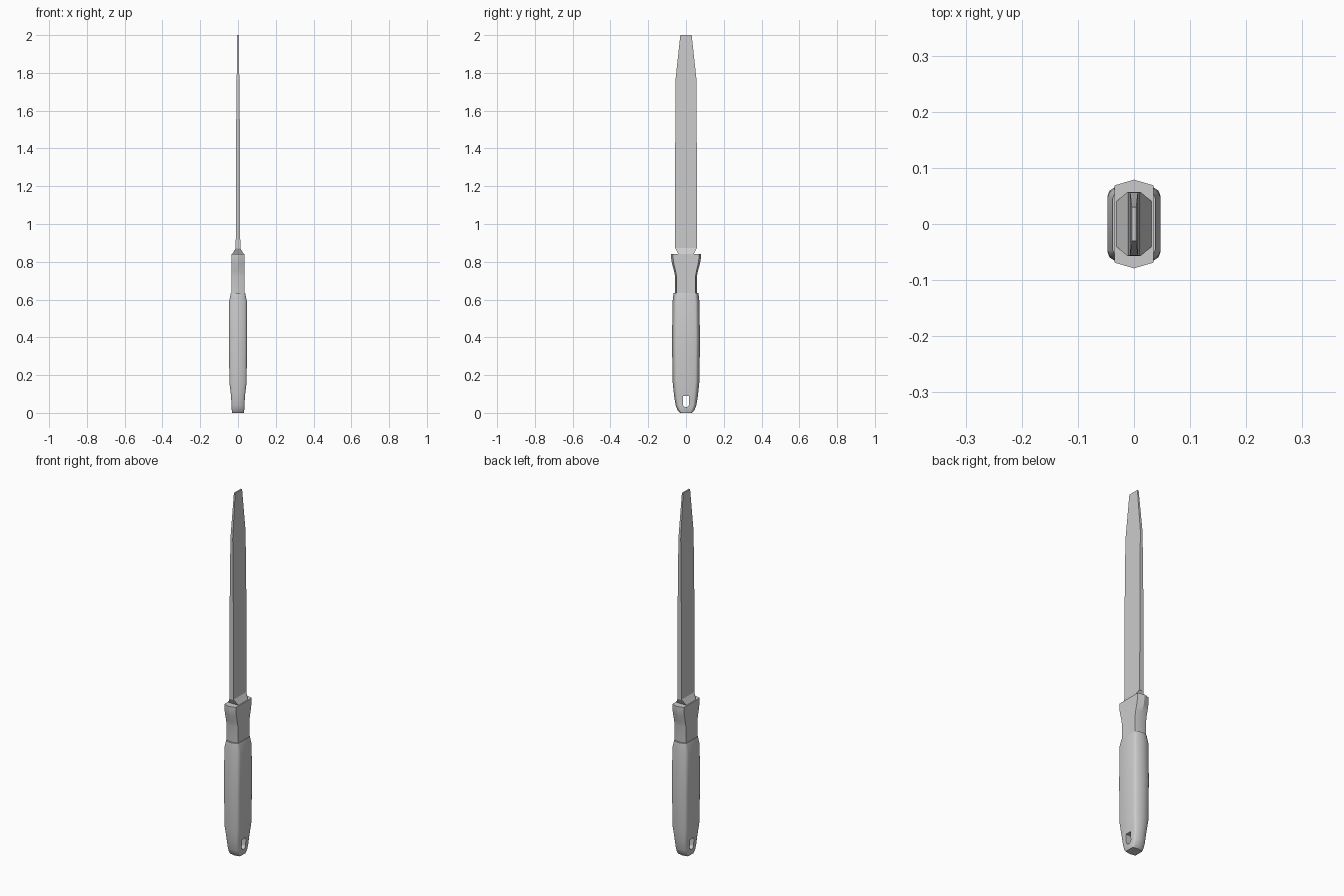
import bpy, bmesh, math

if "Cube" in bpy.data.objects:
    bpy.data.objects.remove(bpy.data.objects["Cube"])


def loft(name, rings, angle=None):
    """Skin a stack of equal-length rings of 3D points and cap both ends."""
    bm = bmesh.new()
    loops = [[bm.verts.new(p) for p in ring] for ring in rings]
    n = len(loops[0])
    for low, high in zip(loops, loops[1:]):
        for i in range(n):
            j = (i + 1) % n
            bm.faces.new((low[i], low[j], high[j], high[i]))
    bm.faces.new(loops[0][::-1])
    bm.faces.new(loops[-1])
    bmesh.ops.recalc_face_normals(bm, faces=bm.faces)
    mesh = bpy.data.meshes.new(name)
    bm.to_mesh(mesh)
    bm.free()
    obj = bpy.data.objects.new(name, mesh)
    bpy.context.collection.objects.link(obj)
    if angle:
        smooth(obj, angle)
    return obj


def smooth(obj, angle):
    bpy.ops.object.select_all(action='DESELECT')
    obj.select_set(True)
    bpy.context.view_layer.objects.active = obj
    bpy.ops.object.shade_smooth_by_angle(angle=math.radians(angle))


def section(quarter, a, b, z):
    """Mirror a quarter outline (wide side to +y edge) into a full ring."""
    half = quarter + [(-x, y) for x, y in reversed(quarter) if x > 0]
    full = half + [(-x, -y) for x, y in half]
    ring = []
    for x, y in full:
        p = (x * a, y * b, z)
        if p not in ring:
            ring.append(p)
    return ring


RECT = [(1, 1)]
HEX = [(1, .87), (0, 1)]
GRIP = [(1, .68), (.93, .8), (.75, .88), (0, 1)]

# Blade, thinning and narrowing toward the tip
blade = [(.012, .057, .87), (.011, .057, 1.4), (.007, .056, 1.76),
         (.004, .03, 2.0)]
loft("blade", [section(RECT, *s) for s in blade])

# Sloped shoulder between handle and blade
loft("shoulder", [section(RECT, *s) for s in
                  [(.034, .038, .835), (.012, .057, .872)]])

# Neck with flared guard
neck = [(.035, .057, .58), (.035, .057, .72), (.035, .063, .75),
        (.035, .074, .79), (.035, .079, .82), (.035, .079, .84)]
loft("neck_guard", [section(HEX, *s) for s in neck], 25)

# Rounded grip
grip = [(.031, .032, 0), (.033, .044, .012), (.034, .055, .04),
        (.037, .063, .09), (.046, .071, .165), (.047, .074, .38),
        (.047, .071, .59), (.038, .066, .635)]
grip_obj = loft("grip", [section(GRIP, *s) for s in grip])

# Hanging slot through the butt: flat top, round bottom
outline = [(.017, .09), (-.017, .09)]
outline += [(.017 * math.cos(t), .047 + .017 * math.sin(t))
            for t in [math.pi * (1 + k / 8) for k in range(9)]]
cutter = loft("slot_cutter", [[(x, y, z) for y, z in outline] for x in (-.1, .1)])
cutter.hide_render = True
mod = grip_obj.modifiers.new("slot", 'BOOLEAN')
mod.operation = 'DIFFERENCE'
mod.solver = 'EXACT'
mod.object = cutter
bpy.context.view_layer.objects.active = grip_obj
bpy.ops.object.modifier_apply(modifier="slot")
bpy.data.objects.remove(cutter)
smooth(grip_obj, 35)
